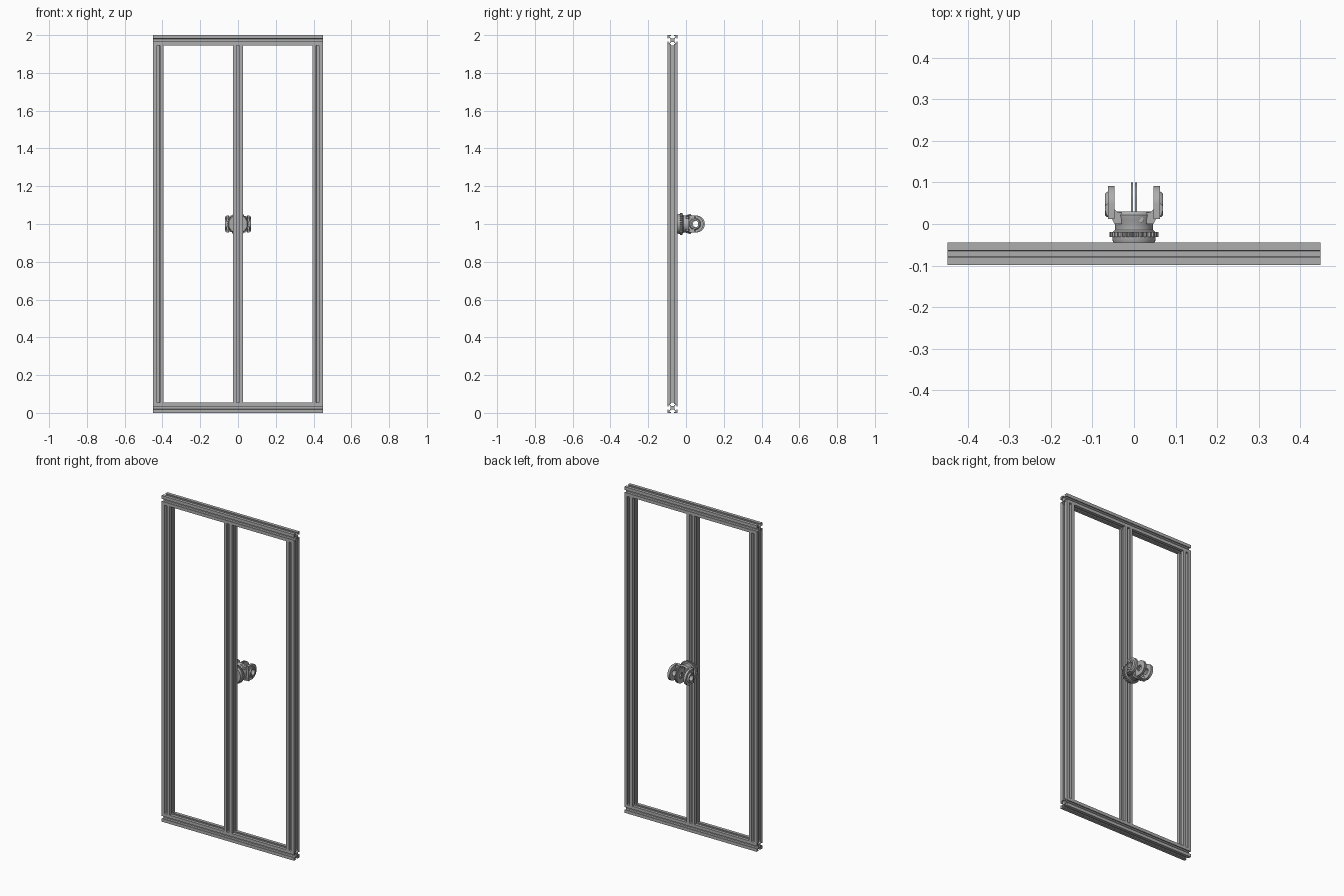
import bpy, bmesh, math
from mathutils import Matrix, Vector

if "Cube" in bpy.data.objects:
    bpy.data.objects.remove(bpy.data.objects["Cube"])

grey = bpy.data.materials.new("Aluminium grey")
grey.use_nodes = True
grey.diffuse_color = (0.42, 0.42, 0.42, 1)
grey.node_tree.nodes["Principled BSDF"].inputs["Base Color"].default_value = grey.diffuse_color

H = 0.027            # half width of the extrusion
FRAME_Y = -0.0715    # centre plane of the frame
HALF_X = 0.449
MID_Z = 1.0


def finish(bm, name, smooth=False):
    bmesh.ops.recalc_face_normals(bm, faces=bm.faces)
    mesh = bpy.data.meshes.new(name)
    bm.to_mesh(mesh)
    bm.free()
    mesh.materials.append(grey)
    ob = bpy.data.objects.new(name, mesh)
    bpy.context.collection.objects.link(ob)
    if smooth:
        bpy.ops.object.select_all(action='DESELECT')
        bpy.context.view_layer.objects.active = ob
        ob.select_set(True)
        bpy.ops.object.shade_smooth_by_angle(angle=math.radians(35))
    return ob


def prism(name, outline, matrix, length, smooth=False):
    """Extrude a 2D outline along local z, then place it."""
    bm = bmesh.new()
    face = bm.faces.new([bm.verts.new((x, y, 0)) for x, y in outline])
    out = bmesh.ops.extrude_face_region(bm, geom=[face])
    verts = [g for g in out["geom"] if isinstance(g, bmesh.types.BMVert)]
    bmesh.ops.translate(bm, verts=verts, vec=(0, 0, length))
    bm.transform(matrix)
    return finish(bm, name, smooth)


def slot_profile():
    """Square section with a T-slot on each side and a diagonal web."""
    a, lip, w, d, b = 0.008, H - 0.006, 0.016, 0.003, 0.007
    half = [(b + d, b), (w + d, w), (lip, w), (lip, a), (H, a)]
    quarter = half + [(H, H)] + [(y, x) for x, y in reversed(half)]
    pts = []
    for k in range(4):
        for x, y in quarter:
            for _ in range(k):
                x, y = -y, x
            pts.append((x, y))
    return pts


# Frame: two rails and three posts
profile = slot_profile()
along_x = Matrix.Rotation(math.pi / 2, 4, 'Y')
for name, z in (("bottom_rail", H), ("top_rail", 2 - H)):
    prism(name, profile, Matrix.Translation((-HALF_X, FRAME_Y, z)) @ along_x, 2 * HALF_X)
for name, x in (("right_post", H - HALF_X), ("middle_post", 0), ("left_post", HALF_X - H)):
    prism(name, profile, Matrix.Translation((x, FRAME_Y, 2 * H)), 2 - 4 * H)


def lathe(name, points, steps=40):
    """Spin (radius, y) points about the y axis at mid height."""
    bm = bmesh.new()
    verts = [bm.verts.new((r, y, 0)) for r, y in points]
    edges = [bm.edges.new(p) for p in zip(verts, verts[1:])]
    bmesh.ops.spin(bm, geom=verts + edges, axis=(0, 1, 0), cent=(0, 0, 0),
                   angle=2 * math.pi, steps=steps)
    bmesh.ops.remove_doubles(bm, verts=bm.verts, dist=1e-5)
    bm.transform(Matrix.Translation((0, 0, MID_Z)))
    return finish(bm, name, True)


# Collar and cup of the coupling
lathe("mount_collar", [(0, -0.046), (0.049, -0.046), (0.052, -0.038), (0.052, -0.03), (0, -0.03)])
lathe("coupling_cup", [(0, -0.02), (0.052, -0.02), (0.046, -0.014), (0.046, 0.0),
                       (0.05, 0.01), (0.052, 0.022), (0.046, 0.03), (0.03, 0.024), (0, 0.02)])

# Knurled flange
teeth = 30
knurl = []
for i in range(teeth * 4):
    r = 0.0585 if i % 4 < 2 else 0.054
    t = 2 * math.pi * i / (teeth * 4)
    knurl.append((r * math.cos(t), r * math.sin(t)))
to_back = Matrix.Rotation(-math.pi / 2, 4, 'X')
prism("knurled_flange", knurl, Matrix.Translation((0, -0.031, MID_Z)) @ to_back, 0.012)


def prong(name, x0, x1, tip, radius, hole, base=0.0):
    """Round-ended plate in the y-z plane with a pin hole."""
    cy, n = tip - radius, 20
    arc = [math.pi * i / n - math.pi / 2 for i in range(n + 1)]
    outer = [(base, -radius)] + [(cy + radius * math.cos(t), radius * math.sin(t)) for t in arc]
    outer.append((base, radius))
    ring = [(cy + hole * math.cos(2 * math.pi * i / 24), hole * math.sin(2 * math.pi * i / 24))
            for i in range(24)]
    bm = bmesh.new()
    edges = []
    for loop in (outer, ring):
        vs = [bm.verts.new((x0, y, z + MID_Z)) for y, z in loop]
        edges += [bm.edges.new((vs[i - 1], vs[i])) for i in range(len(vs))]
    bmesh.ops.triangle_fill(bm, edges=edges, use_beauty=True)
    out = bmesh.ops.extrude_face_region(bm, geom=bm.faces[:])
    verts = [g for g in out["geom"] if isinstance(g, bmesh.types.BMVert)]
    bmesh.ops.translate(bm, verts=verts, vec=(x1 - x0, 0, 0))
    return finish(bm, name, True)


def boss(name, side):
    """Raised bearing ring on the outer face of a prong."""
    bm = bmesh.new()
    pts = [(0.018, 0.058), (0.018, 0.07), (0.026, 0.07), (0.03, 0.066), (0.032, 0.058)]
    verts = [bm.verts.new((x * side, r, 0)) for r, x in pts]
    edges = [bm.edges.new(p) for p in zip(verts, verts[1:])]
    bmesh.ops.spin(bm, geom=verts + edges, axis=(1, 0, 0), cent=(0, 0, 0),
                   angle=2 * math.pi, steps=32)
    bmesh.ops.remove_doubles(bm, verts=bm.verts, dist=1e-5)
    bm.transform(Matrix.Translation((0, 0.047, MID_Z)))
    finish(bm, name, True)


# Outer prongs with flared shoulders, and split centre prong
shoulder = [(0.03, 0.0), (0.047, 0.0), (0.053, 0.012), (0.066, 0.022), (0.07, 0.034),
            (0.069, 0.045), (0.062, 0.05), (0.047, 0.05), (0.047, 0.036), (0.04, 0.029), (0.03, 0.027)]
for side, label in ((1, "left"), (-1, "right")):
    prong(label + "_prong", side * 0.047, side * 0.062, 0.092, 0.045, 0.018, 0.012)
    boss(label + "_pin_boss", side)
    prong(label + "_centre_plate", side * 0.0025, side * 0.0075, 0.0995, 0.045, 0.018)
    for z, where in ((0.026, "upper"), (-0.04, "lower")):
        prism(f"{label}_{where}_shoulder", [(side * x, y) for x, y in shoulder],
              Matrix.Translation((0, 0, MID_Z + z)), 0.014, True)

# Small fixing studs on the cup
for z, where in ((0.044, "upper"), (-0.044, "lower")):
    bm = bmesh.new()
    bmesh.ops.create_cone(bm, cap_ends=True, segments=16, radius1=0.006, radius2=0.006, depth=0.008)
    bm.transform(Matrix.Translation((0.018, 0.01, MID_Z + z)))
    finish(bm, where + "_stud", True)
